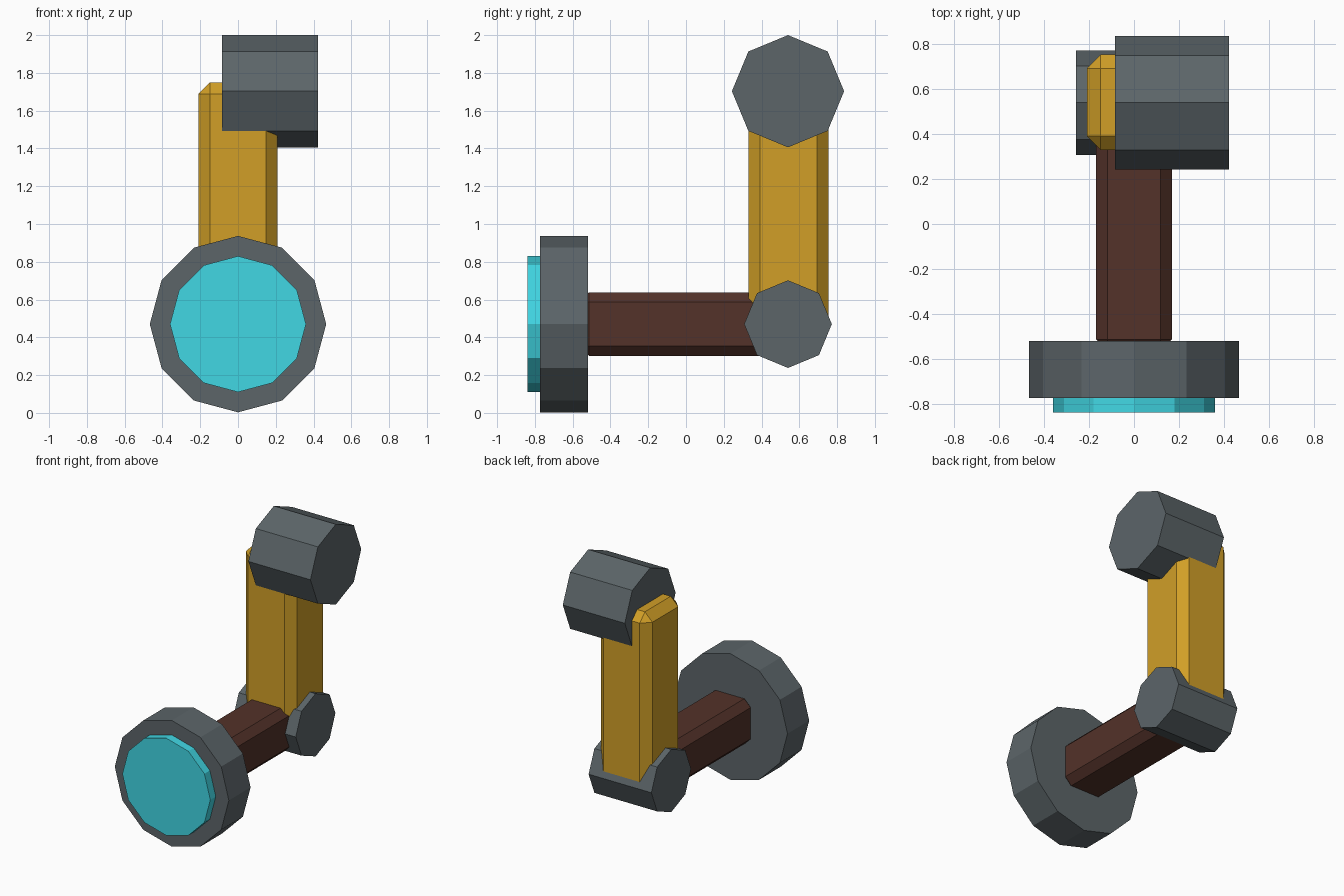
import bpy
import math

cube = bpy.data.objects.get("Cube")
if cube:
    bpy.data.objects.remove(cube, do_unlink=True)


def material(name, rgb):
    """Flat material from display-space 0-255 colour."""
    lin = [((c / 255 + 0.055) / 1.055) ** 2.4 for c in rgb] + [1]
    mat = bpy.data.materials.new(name)
    mat.use_nodes = True
    mat.diffuse_color = lin
    mat.node_tree.nodes["Principled BSDF"].inputs["Base Color"].default_value = lin
    return mat


GREY = material("slate grey", (92, 101, 105))
YELLOW = material("mustard yellow", (209, 159, 39))
BROWN = material("dark brown", (83, 50, 41))
CYAN = material("bright cyan", (65, 215, 228))


def prism(name, axis, sides, radius, start, end, y, z, mat):
    """Straight cylinder along x or y, with a vertex pointing up."""
    mid = (start + end) / 2
    if axis == "x":
        loc, rot = (mid, y, z), (0, math.pi / 2, 0)
    else:
        loc, rot = (0, mid, z), (math.pi / 2, 0, 0)
    bpy.ops.mesh.primitive_cylinder_add(vertices=sides, radius=radius,
                                        depth=end - start, location=loc, rotation=rot)
    finish(name, mat)


def chamfered_box(name, low, high, chamfer, mat):
    """Box between two corners with flat chamfered edges."""
    bpy.ops.mesh.primitive_cube_add(size=1, location=[(a + b) / 2 for a, b in zip(low, high)])
    obj = bpy.context.object
    obj.scale = [b - a for a, b in zip(low, high)]
    bpy.ops.object.transform_apply(location=False, rotation=False, scale=True)
    bevel = obj.modifiers.new("Chamfer", "BEVEL")
    bevel.width = chamfer
    bevel.segments = 1
    finish(name, mat)


def finish(name, mat):
    obj = bpy.context.object
    obj.name = name
    obj.data.name = name
    obj.data.materials.append(mat)


JOINT_Y, ELBOW_Z, SHOULDER_Z = 0.54, 0.47, 1.703

# Arm segments
chamfered_box("forearm", (-0.17, -0.565, 0.302), (0.17, 0.5, 0.638), 0.052, BROWN)
chamfered_box("upper_arm", (-0.21, 0.33, 0.40), (0.21, 0.754, 1.75), 0.061, YELLOW)

# Joints
prism("elbow_joint", "x", 8, 0.232, -0.257, 0.257, JOINT_Y, ELBOW_Z, GREY)
prism("shoulder_joint", "x", 8, 0.297, -0.085, 0.423, JOINT_Y, SHOULDER_Z, GREY)

# Hand disc with its glowing front plate
prism("hand_disc", "y", 12, 0.467, -0.774, -0.52, 0, ELBOW_Z, GREY)
prism("hand_plate", "y", 12, 0.36, -0.838, -0.75, 0, ELBOW_Z, CYAN)
